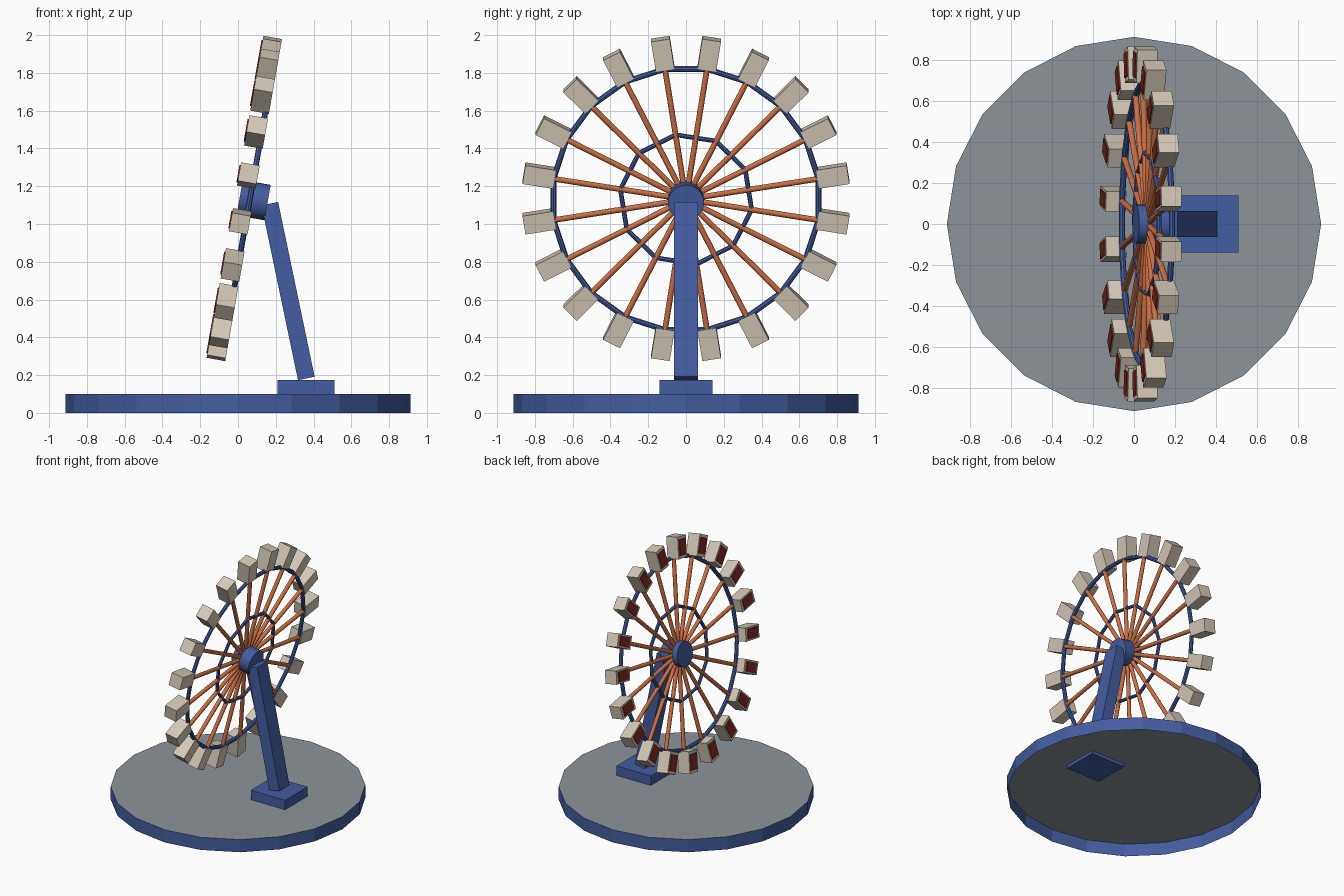
import bpy
import bmesh
from math import radians
from mathutils import Matrix

cube = bpy.data.objects.get("Cube")
if cube:
    bpy.data.objects.remove(cube)


def linear(c):
    c /= 255
    return c / 12.92 if c <= 0.04045 else ((c + 0.055) / 1.055) ** 2.4


def material(name, *rgb):
    colour = tuple(linear(c) for c in rgb) + (1,)
    mat = bpy.data.materials.new(name)
    mat.use_nodes = True
    mat.diffuse_color = colour
    mat.node_tree.nodes["Principled BSDF"].inputs["Base Color"].default_value = colour
    return mat


blue = material("blue paint", 68, 93, 160)
grey = material("grey floor", 140, 148, 152)
beige = material("beige cabin", 212, 201, 184)
orange = material("orange spoke", 205, 112, 68)
red = material("dark red door", 132, 42, 36)


def finish(name, bm, mat, matrix, smooth=False):
    bm.transform(matrix)
    mesh = bpy.data.meshes.new(name)
    bm.to_mesh(mesh)
    bm.free()
    mesh.materials.append(mat)
    obj = bpy.data.objects.new(name, mesh)
    bpy.context.collection.objects.link(obj)
    if smooth:
        bpy.ops.object.select_all(action="DESELECT")
        obj.select_set(True)
        bpy.context.view_layer.objects.active = obj
        bpy.ops.object.shade_smooth_by_angle(angle=radians(40))
    return obj


def box(name, size, mat, matrix):
    bm = bmesh.new()
    bmesh.ops.create_cube(bm, size=1)
    return finish(name, bm, mat, matrix @ Matrix.Diagonal((*size, 1)))


def cylinder(name, radius, depth, sides, mat, matrix, caps=True, smooth=False):
    bm = bmesh.new()
    bmesh.ops.create_cone(bm, cap_ends=caps, segments=sides, radius1=radius,
                          radius2=radius, depth=depth)
    return finish(name, bm, mat, matrix, smooth)


def ring(name, radius, tube, sides, matrix):
    bpy.ops.mesh.primitive_torus_add(major_segments=sides, minor_segments=8,
                                     major_radius=radius, minor_radius=tube)
    obj = bpy.context.object
    obj.name = name
    obj.data.transform(matrix)
    obj.data.materials.append(blue)


move = Matrix.Translation


def turn(degrees, axis):
    return Matrix.Rotation(radians(degrees), 4, axis)


# Round base: open blue wall with a grey floor on top
cylinder("base_wall", 0.913, 0.1, 20, blue, move((0, 0, 0.05)), caps=False)
bm = bmesh.new()
bmesh.ops.create_circle(bm, cap_ends=True, segments=20, radius=0.913)
finish("base_floor", bm, grey, move((0, 0, 0.1)))

# Foot and leaning post
box("post_foot", (0.3, 0.28, 0.1), blue, move((0.36, 0, 0.125)))
box("post", (0.09, 0.126, 0.945), blue, move((0.265, 0, 0.645)) @ turn(-11.8, "Y"))

# Tilted wheel: local x is the axle, local z points up in the wheel plane
wheel = move((0.063, 0, 1.13)) @ turn(10, "Y")
axle = turn(90, "Y")
cylinder("hub", 0.095, 0.15, 24, blue, wheel @ move((0.02, 0, 0)) @ axle, smooth=True)
ring("outer_rim", 0.71, 0.015, 20, wheel @ axle @ turn(9, "Z"))
ring("inner_rim", 0.352, 0.013, 10, wheel @ axle @ turn(9, "Z"))

# Spokes with a cabin and door at each end
for i in range(20):
    arm = wheel @ turn(9 + 18 * i, "X")
    cylinder(f"spoke_{i + 1}", 0.015, 0.7, 12, orange, arm @ move((0, 0, 0.355)), smooth=True)
    box(f"cabin_{i + 1}", (0.1, 0.1, 0.163), beige, arm @ move((-0.03, 0, 0.787)))
    box(f"cabin_door_{i + 1}", (0.008, 0.076, 0.12), red, arm @ move((-0.082, 0, 0.787)))
